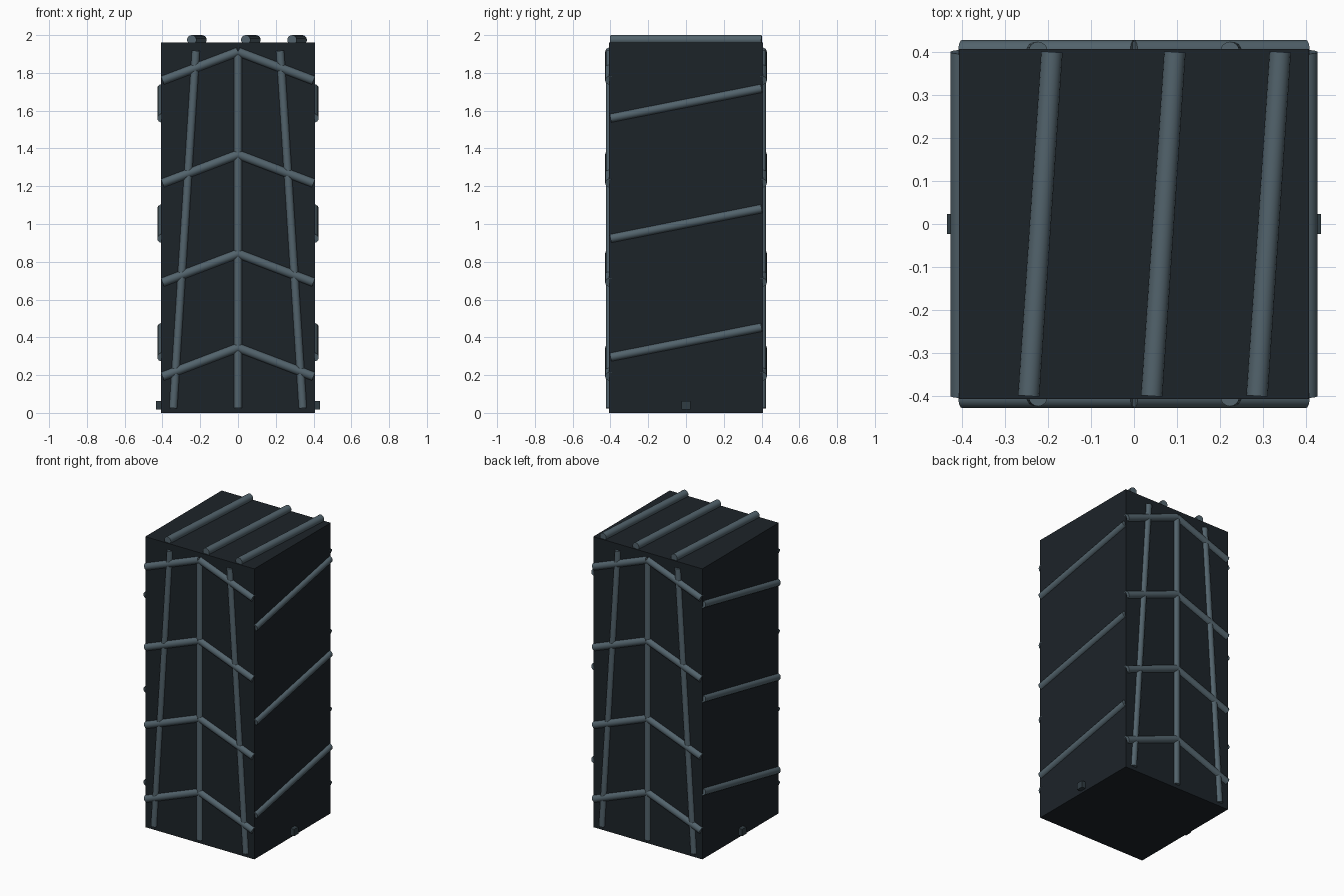
import bpy
from mathutils import Vector

if "Cube" in bpy.data.objects:
    bpy.data.objects.remove(bpy.data.objects["Cube"])


def material(name, rgb):
    m = bpy.data.materials.new(name)
    m.diffuse_color = (*rgb, 1)
    m.use_nodes = True
    m.node_tree.nodes["Principled BSDF"].inputs["Base Color"].default_value = m.diffuse_color
    return m


DARK = material("dark_panel", (0.012, 0.017, 0.022))
STEEL = material("steel_blue", (0.085, 0.125, 0.15))
MID = material("foot_tone", (0.03, 0.045, 0.055))


def box(name, center, size, mat):
    bpy.ops.mesh.primitive_cube_add(size=1, location=center)
    o = bpy.context.object
    o.name = name
    o.scale = size
    bpy.ops.object.transform_apply(location=False, rotation=False, scale=True)
    o.data.materials.append(mat)


def rod(name, a, b, r):
    a, b = Vector(a), Vector(b)
    d = b - a
    bpy.ops.mesh.primitive_cylinder_add(vertices=16, radius=r, depth=d.length,
                                        location=(a + b) / 2)
    o = bpy.context.object
    o.name = name
    o.rotation_euler = d.to_track_quat('Z', 'Y').to_euler()
    o.data.materials.append(STEEL)
    bpy.ops.object.shade_smooth_by_angle()


# Main block
box("body", (0, 0, 0.98), (0.814, 0.814, 1.96), DARK)

# Front and back: three upright rods and four chevrons
for side, s in (("front", -1), ("back", 1)):
    y = s * 0.402
    for top, low in ((-0.223, -0.343), (0, 0), (0.223, 0.343)):
        rod(side + "_upright", (low, y, 0.025), (top, y, 1.917), 0.022)
    y = s * 0.404
    for apex in (1.912, 1.368, 0.843, 0.345):
        for x in (-0.4, 0.4):
            rod(side + "_chevron", (x, y, apex - 0.152), (0, y, apex), 0.024)

# Left and right: slanted rods rising to the back, and a small foot block
for side, s in (("left", -1), ("right", 1)):
    for z in (0.295, 0.923, 1.56):
        rod(side + "_slant", (s * 0.404, -0.4, z), (s * 0.404, 0.4, z + 0.158), 0.023)
    box(side + "_foot_block", (s * 0.412, 0, 0.04), (0.046, 0.046, 0.046), MID)

# Top rods
for x in (-0.245, 0.041, 0.286):
    rod("top_rod", (x, -0.4, 1.975), (x + 0.054, 0.4, 1.975), 0.025)
